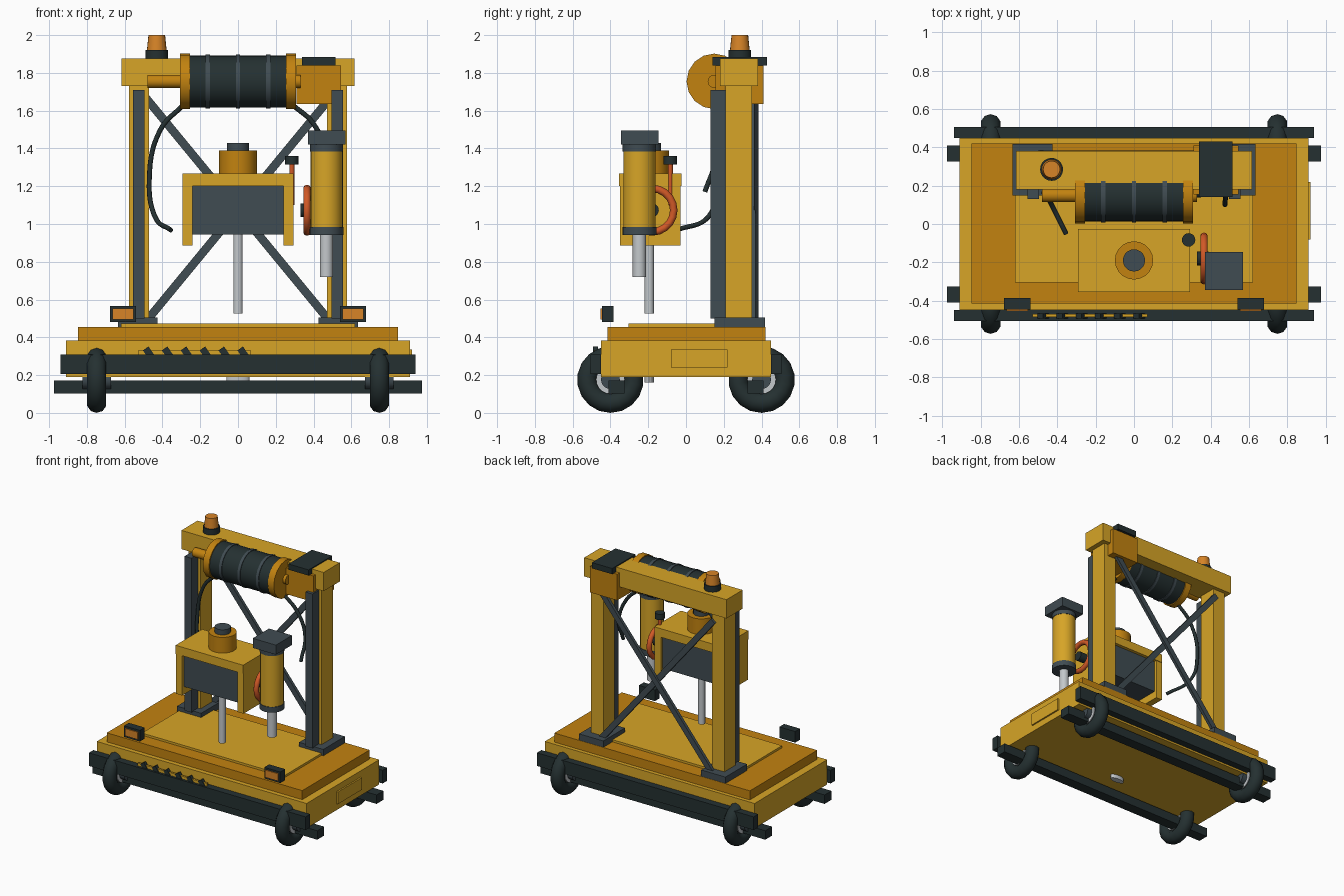
import bpy, math
from mathutils import Vector

if "Cube" in bpy.data.objects:
    bpy.data.objects.remove(bpy.data.objects["Cube"], do_unlink=True)


def material(name, r, g, b):
    m = bpy.data.materials.new(name)
    m.use_nodes = True
    m.diffuse_color = (r, g, b, 1)
    m.node_tree.nodes["Principled BSDF"].inputs["Base Color"].default_value = (r, g, b, 1)
    return m


YELLOW = material("yellow paint", .68, .375, .02)
AMBER = material("amber paint", .54, .225, .005)
BLACK = material("black rubber", .018, .03, .031)
GREY = material("dark steel", .051, .072, .084)
STEEL = material("bright steel", .55, .58, .6)
ORANGE = material("orange lens", .68, .23, .02)
RED = material("red orange handle", .64, .1, .02)


def finish(name, mat, smooth=False):
    ob = bpy.context.object
    ob.name = name
    ob.data.materials.append(mat)
    bpy.ops.object.transform_apply(location=False, rotation=False, scale=True)
    if smooth:
        bpy.ops.object.shade_smooth_by_angle(angle=math.radians(40))
    return ob


def box(name, mat, x, y, z):
    """Box from (low, high) pairs on each axis."""
    bpy.ops.mesh.primitive_cube_add(size=1, location=[(a + b) / 2 for a, b in (x, y, z)])
    bpy.context.object.scale = [b - a for a, b in (x, y, z)]
    return finish(name, mat)


def tube(name, mat, p, q, r, r2=None, sides=20):
    """Cylinder or cone from point p to point q."""
    p, q = Vector(p), Vector(q)
    bpy.ops.mesh.primitive_cone_add(vertices=sides, radius1=r, radius2=r if r2 is None else r2,
                                    depth=(q - p).length, location=(p + q) / 2,
                                    rotation=(q - p).to_track_quat("Z", "Y").to_euler())
    return finish(name, mat, True)


def ring(name, mat, centre, major, minor, segments):
    """Torus whose axle runs along x."""
    bpy.ops.mesh.primitive_torus_add(location=centre, rotation=(0, math.pi / 2, 0), major_radius=major,
                                     minor_radius=minor, major_segments=segments, minor_segments=10)
    return finish(name, mat, True)


def hose(name, points):
    cu = bpy.data.curves.new(name, "CURVE")
    cu.dimensions = "3D"
    cu.bevel_depth, cu.bevel_resolution, cu.use_fill_caps = .013, 2, True
    sp = cu.splines.new("BEZIER")
    sp.bezier_points.add(len(points) - 1)
    for bp, co in zip(sp.bezier_points, points):
        bp.co = co
        bp.handle_left_type = bp.handle_right_type = "AUTO"
    cu.materials.append(BLACK)
    bpy.context.collection.objects.link(bpy.data.objects.new(name, cu))


# Chassis and deck
box("chassis", YELLOW, (-.91, .91), (-.45, .45), (.19, .384))
box("deck", AMBER, (-.848, .848), (-.415, .42), (.384, .455))
box("deck_plate", YELLOW, (-.62, .62), (-.305, .305), (.455, .472))
box("side_plate", YELLOW, (.91, .922), (-.08, .22), (.24, .335))
bpy.ops.mesh.primitive_cylinder_add(vertices=20, radius=1, depth=1, location=(0, -.195, .18))
bpy.context.object.scale = (.06, .025, .04)
finish("drill_outlet", STEEL, True)

# Bumpers, rails and wheels
for s, end in ((-1, "front"), (1, "back")):
    box(end + "_bumper", BLACK, (-.94, .94), sorted((s * .45, s * .505)), (.205, .308))
    box(end + "_rail", BLACK, (-.975, .975), sorted((s * .325, s * .41)), (.102, .172))
    for side in (-1, 1):
        x, y, z = side * .748, s * .4, .176
        ring(end + "_tyre", BLACK, (x, y, z), .123, .053, 18)
        tube(end + "_hub", STEEL, (x - .035, y, z), (x + .035, y, z), .076)
        tube(end + "_axle_cap", GREY, (x - .075, y, z), (x + .075, y, z), .05)

# Warning strip with slanted stripes
box("warning_strip", YELLOW, (-.53, .07), (-.486, -.47), (.25, .33))
for i in range(6):
    stripe = box("warning_stripe", BLACK, (-.018, .018), (-.492, -.466), (-.05, .05))
    stripe.location.x, stripe.location.z = -.46 + i * .1, .3
    stripe.rotation_euler.y = math.radians(-35)

# Front lamps, gantry posts, guide rails and feet
for s in (-1, 1):
    box("lamp_housing", BLACK, sorted((s * .54, s * .678)), (-.445, -.385), (.48, .567))
    box("lamp_lens", ORANGE, sorted((s * .553, s * .665)), (-.453, -.445), (.495, .552))
    box("post_foot", GREY, sorted((s * .425, s * .635)), (.15, .418), (.455, .505))
    box("post", YELLOW, sorted((s * .472, s * .578)), (.21, .35), (.5, 1.755))
    box("guide_rail", GREY, sorted((s * .495, s * .555)), (.13, .212), (.5, 1.71))
    # Cross brace
    y = .364 + s * .008
    p, q = Vector((-s * .49, y, .48)), Vector((s * .49, y, 1.67))
    brace = box("cross_brace", GREY, (-.022, .022), (-.012, .012), (-(q - p).length / 2, (q - p).length / 2))
    brace.location = (p + q) / 2
    brace.rotation_euler.y = math.atan2(q.x - p.x, q.z - p.z)

# Top beam and winch
box("top_beam", YELLOW, (-.617, .617), (.18, .38), (1.73, 1.877))
box("winch_gearbox", AMBER, (.31, .545), (.155, .41), (1.635, 1.84))
box("gearbox_cover", BLACK, (.34, .515), (.14, .43), (1.84, 1.885))


def drum_part(name, mat, low, high, r, sides=24):
    tube(name, mat, (low, .15, 1.755), (high, .15, 1.755), r, sides=sides)


drum_part("winch_drum", BLACK, -.27, .27, .138)
for x in (-.16, 0, .16):
    drum_part("drum_band", GREY, x - .011, x + .011, .143)
for s in (-1, 1):
    drum_part("drum_flange", AMBER, *sorted((s * .255, s * .308)), .147, 16)
drum_part("drum_shaft", AMBER, -.48, .33, .035)

# Beacon
tube("beacon_base", BLACK, (-.43, .285, 1.877), (-.43, .285, 1.922), .06)
tube("beacon_lens", ORANGE, (-.43, .285, 1.922), (-.43, .285, 2), .052, .044)

# Drill head
box("head_top", YELLOW, (-.293, .293), (-.355, -.025), (1.2, 1.267))
box("head_core", GREY, (-.245, .245), (-.325, -.05), (.945, 1.2))
for s in (-1, 1):
    box("head_cheek", YELLOW, sorted((s * .24, s * .293)), (-.35, -.03), (.885, 1.2))
tube("head_motor", AMBER, (0, -.19, 1.267), (0, -.19, 1.39), .1)
tube("motor_cap", GREY, (0, -.19, 1.39), (0, -.19, 1.43), .058)
tube("drill_rod", STEEL, (0, -.195, .525), (0, -.195, .95), .025)

# Feed cylinder
for name, mat, low, high, r in (("cylinder_body", YELLOW, .97, 1.385, .085),
                                ("cylinder_collar", GREY, .942, .985, .09),
                                ("cylinder_neck", GREY, 1.385, 1.425, .088),
                                ("piston_rod", STEEL, .72, .95, .035)):
    tube(name, mat, (.468, -.247, low), (.468, -.247, high), r)
box("cylinder_cap", GREY, (.37, .57), (-.345, -.145), (1.42, 1.495))

# Handwheel and lever
ring("handwheel", RED, (.365, -.18, 1.073), .115, .02, 20)
tube("handwheel_hub", BLACK, (.33, -.18, 1.073), (.39, -.18, 1.073), .036)
tube("lever", RED, (.285, -.083, 1.1), (.285, -.083, 1.32), .013)
tube("lever_knob", BLACK, (.285, -.083, 1.315), (.285, -.083, 1.36), .035)

# Hoses
hose("left_hose", [(-.29, .15, 1.63), (-.41, .16, 1.5), (-.47, .165, 1.22), (-.44, .12, 1.04), (-.355, -.05, .967)])
hose("right_hose", [(.29, .15, 1.63), (.4, .155, 1.53), (.47, .16, 1.35), (.475, .1, 1.17)])
